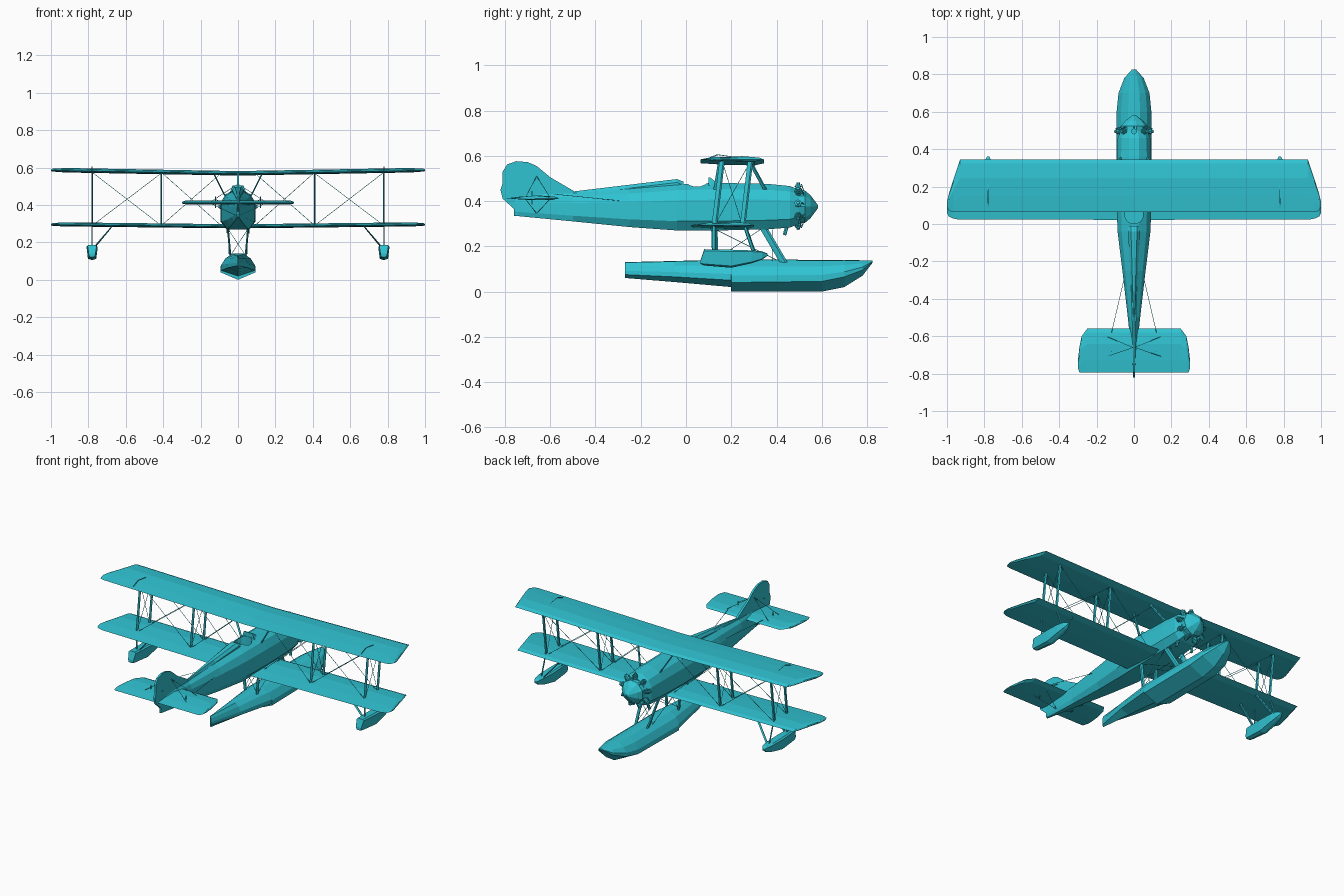
import bpy, bmesh
from math import sin, cos, pi
from mathutils import Vector

if "Cube" in bpy.data.objects:
    bpy.data.objects.remove(bpy.data.objects["Cube"])

paint = bpy.data.materials.new("cyan_paint")
paint.diffuse_color = (0.03, 0.55, 0.65, 1)
paint.use_nodes = True
paint.node_tree.nodes["Principled BSDF"].inputs["Base Color"].default_value = paint.diffuse_color


def make(name, groups):
    """Closed lofts; each group is a list of rings with equal point counts."""
    bm = bmesh.new()
    for rings in groups:
        vs = [[bm.verts.new(p) for p in r] for r in rings]
        n = len(vs[0])
        for a, b in zip(vs, vs[1:]):
            for i in range(n):
                bm.faces.new((a[i], a[(i + 1) % n], b[(i + 1) % n], b[i]))
        bm.faces.new(vs[0][::-1])
        bm.faces.new(vs[-1])
    bmesh.ops.recalc_face_normals(bm, faces=bm.faces[:])
    me = bpy.data.meshes.new(name)
    bm.to_mesh(me)
    bm.free()
    ob = bpy.data.objects.new(name, me)
    bpy.context.collection.objects.link(ob)
    me.materials.append(paint)
    return ob


def mirror_ring(half, y):
    """Right half (x, z) points from bottom to top -> full ring."""
    left = [(-x, z) for x, z in reversed(half) if x > 0]
    return [(x, y, z) for x, z in half + left]


def rod(a, b, r, n=3):
    a, b = Vector(a), Vector(b)
    d = (b - a).normalized()
    u = d.orthogonal().normalized()
    w = d.cross(u)
    return [[c + r * (cos(2 * pi * i / n) * u + sin(2 * pi * i / n) * w) for i in range(n)] for c in (a, b)]


def strut(a, b, chord, thick):
    """Streamlined strut with a horizontal teardrop section."""
    sec = [(0, .5), (.5, .2), (.4, -.1), (0, -.5), (-.4, -.1), (-.5, .2)]
    return [[(p[0] + x * thick, p[1] + y * chord, p[2]) for x, y in sec] for p in (a, b)]


def both(fn, a, b, *args):
    return [fn((s * a[0], a[1], a[2]), (s * b[0], b[1], b[2]), *args) for s in (-1, 1)]


def wing(name, stations, z0, z1, thick):
    """Stations are (x, leading y, trailing y) for the right half."""
    sec = [(0, 0), (.08, .35), (.35, .6), (.7, .35), (1, 0), (.6, -.3), (.15, -.4)]
    span = stations[-1][0]
    full = [(-x, l, t) for x, l, t in stations[:0:-1]] + stations
    rings = []
    for x, l, t in full:
        f = abs(x) / span
        th = thick * (.3 if f > .99 else .7 if f > .95 else 1)
        rings.append([(x, l + (t - l) * u, z0 + (z1 - z0) * f + v * th) for u, v in sec])
    return make(name, [rings])


# Fuselage: faceted loft (y, half width, bottom, top)
body = [(.50, .07, .30, .45), (.46, .087, .283, .466), (.36, .092, .275, .476),
        (.15, .094, .27, .48), (-.04, .088, .27, .475), (-.25, .062, .285, .455),
        (-.5, .033, .31, .435), (-.76, .006, .335, .425)]
rings = []
for y, w, b, t in body:
    h = t - b
    rings.append(mirror_ring([(.65 * w, b), (w, b + .2 * h), (w, b + .65 * h), (.75 * w, b + .87 * h), (.3 * w, t)], y))
fuselage = make("fuselage", [rings])

# Cockpit opening
cutter = make("cockpit_cutter", [rod((0, .05, .42), (0, .05, .6), .05, 12)])
cutter.hide_render = True
cutter.hide_viewport = True
cut = fuselage.modifiers.new("cockpit", "BOOLEAN")
cut.operation = "DIFFERENCE"
cut.object = cutter

# Headrest fairing and windscreen
make("headrest_fairing", [[mirror_ring([(w, z - .05), (w, z - .015), (.5 * w, z)], y)
     for y, w, z in [(-.01, .03, .485), (-.04, .032, .497), (-.25, .02, .472), (-.5, .005, .442)]]])
make("windscreen", [[mirror_ring([(.045, .46), (.03, z)], y) for y, z in [(.10, .505), (.106, .505), (.15, .47)]]])

# Nose cone and radial engine
C = .375
make("nose_cone", [[[(r * cos(2 * pi * i / 9), y, C + r * sin(2 * pi * i / 9)) for i in range(9)]
     for y, r in [(.49, .075), (.525, .073), (.55, .052), (.584, .006)]]])
cyl = []
for i in range(9):
    a = pi / 2 + 2 * pi * i / 9
    at = lambda r, y=.495: (r * cos(a), y, C + r * sin(a))
    cyl += [rod(at(.05), at(.098), .012, 8), rod(at(.098), at(.106), .008, 6), rod(at(.07, .52), at(.1, .51), .003, 4)]
    cyl += [rod(at(r), at(r + .004), .016, 8) for r in (.078, .088)]
make("engine_cylinders", cyl)
make("exhaust_pipes", both(rod, (.05, .45, .30), (.055, .435, .25), .008, 6))

# Wings and tailplane
wing("upper_wing", [(0, .345, .065), (.4, .345, .065), (.93, .345, .065), (.965, .24, .065), (.99, .16, .07), (1, .12, .09)],
     .567, .585, .024)
wing("lower_wing", [(0, .30, .02), (.4, .30, .025), (.945, .30, .025), (.97, .21, .03), (.99, .13, .04), (1, .09, .06)],
     .284, .295, .022)
wing("tailplane", [(0, -.56, -.795), (.25, -.56, -.795), (.28, -.60, -.795), (.292, -.66, -.793), (.30, -.73, -.77)],
     .412, .412, .02)

# Fin and rudder: flat outline
fin = [(-.48, .435), (-.60, .505), (-.66, .555), (-.70, .572), (-.75, .576), (-.79, .562), (-.81, .53),
       (-.81, .48), (-.82, .45), (-.81, .41), (-.76, .365), (-.75, .335), (-.70, .36)]
make("fin_and_rudder", [[[(x, y, z) for y, z in fin] for x in (-.006, .006)]])

# Main float: stepped hull (y, half width, keel, chine, deck)
hull = [(-.27, .004, .06, .075, .13), (-.05, .052, .042, .065, .135), (.199, .09, .02, .05, .142),
        (.2, .093, .0, .04, .142), (.6, .093, .0, .045, .14), (.7, .083, .02, .065, .14),
        (.78, .052, .07, .095, .138), (.825, .012, .128, .132, .138)]
make("main_float", [[mirror_ring([(0, k), (w, c), (w, c + .3 * (d - c)), (.75 * w, c + .7 * (d - c)),
     (.35 * w, d - .03 * (d - c)), (0, d)], y) for y, w, k, c, d in hull]])

# Wing tip floats (y, half width, bottom, top)
tip = [(.065, .018, .122, .14), (.08, .024, .115, .187), (.2, .03, .105, .185), (.29, .028, .125, .182),
       (.335, .02, .14, .178), (.36, .006, .158, .168)]
for side, s in (("left", -1), ("right", 1)):
    make(side + "_tip_float", [[[(x + s * .78, yy, z) for x, yy, z in
         mirror_ring([(0, b), (.75 * w, b + .1 * (t - b)), (w, t - .1 * (t - b)), (.7 * w, t)], y)] for y, w, b, t in tip]])

# Struts between the wings, over the body and down to the floats
inter = []
for x in (.41, .78):
    for y in (.125, .25):
        inter += both(strut, (x, y, .29), (x, y + .035, .58), .024, .009)
make("interplane_struts", inter)
make("cabane_struts", both(strut, (.07, .35, .45), (.13, .285, .57), .018, .008)
     + both(strut, (.07, .13, .45), (.13, .15, .57), .018, .008))
make("main_float_struts", both(strut, (.04, .44, .115), (.055, .34, .285), .035, .01)
     + both(strut, (.04, .13, .12), (.055, .125, .285), .028, .01))
make("tip_float_struts", both(strut, (.765, .125, .18), (.67, .125, .29), .018, .008)
     + both(strut, (.765, .30, .175), (.67, .26, .29), .018, .008)
     + both(strut, (.78, .125, .18), (.78, .125, .29), .014, .006)
     + both(strut, (.78, .30, .175), (.78, .26, .29), .014, .006))

# Bracing wires
R = .0015
wires = []
for x0, x1 in ((.09, .41), (.41, .78)):
    for y in (.125, .25):
        wires += both(rod, (x0, y, .29), (x1, y + .035, .575), R)
        wires += both(rod, (x1, y, .29), (x0, y + .035, .57), R)
for x in (.41, .78):
    wires += both(rod, (x, .125, .29), (x, .285, .575), R) + both(rod, (x, .25, .29), (x, .16, .575), R)
for y in (.13, .38):
    wires += both(rod, (.055, y, .275), (-.04, y, .13), R)
wires += both(rod, (.05, .13, .14), (.05, .33, .275), R) + both(rod, (.05, .40, .14), (.05, .13, .275), R)
make("bracing_wires", wires)

# Tail bracing, control cables and control horns
tail = []
for y in (-.60, -.71):
    tail += both(rod, (.15, y, .415), (.004, -.66, .51), R) + both(rod, (.15, y, .41), (.012, -.66, .345), R)
tail += both(rod, (.05, -.28, .40), (.12, -.58, .43), R)
tail += both(rod, (.12, -.68, .385), (.12, -.68, .445), .003) + both(rod, (.012, -.75, .47), (-.012, -.75, .47), .003)
make("tail_wires", tail)
make("aileron_horns", both(rod, (.78, .09, .585), (.78, .14, .605), .003)
     + both(rod, (.78, .14, .605), (.78, .21, .595), .002))
